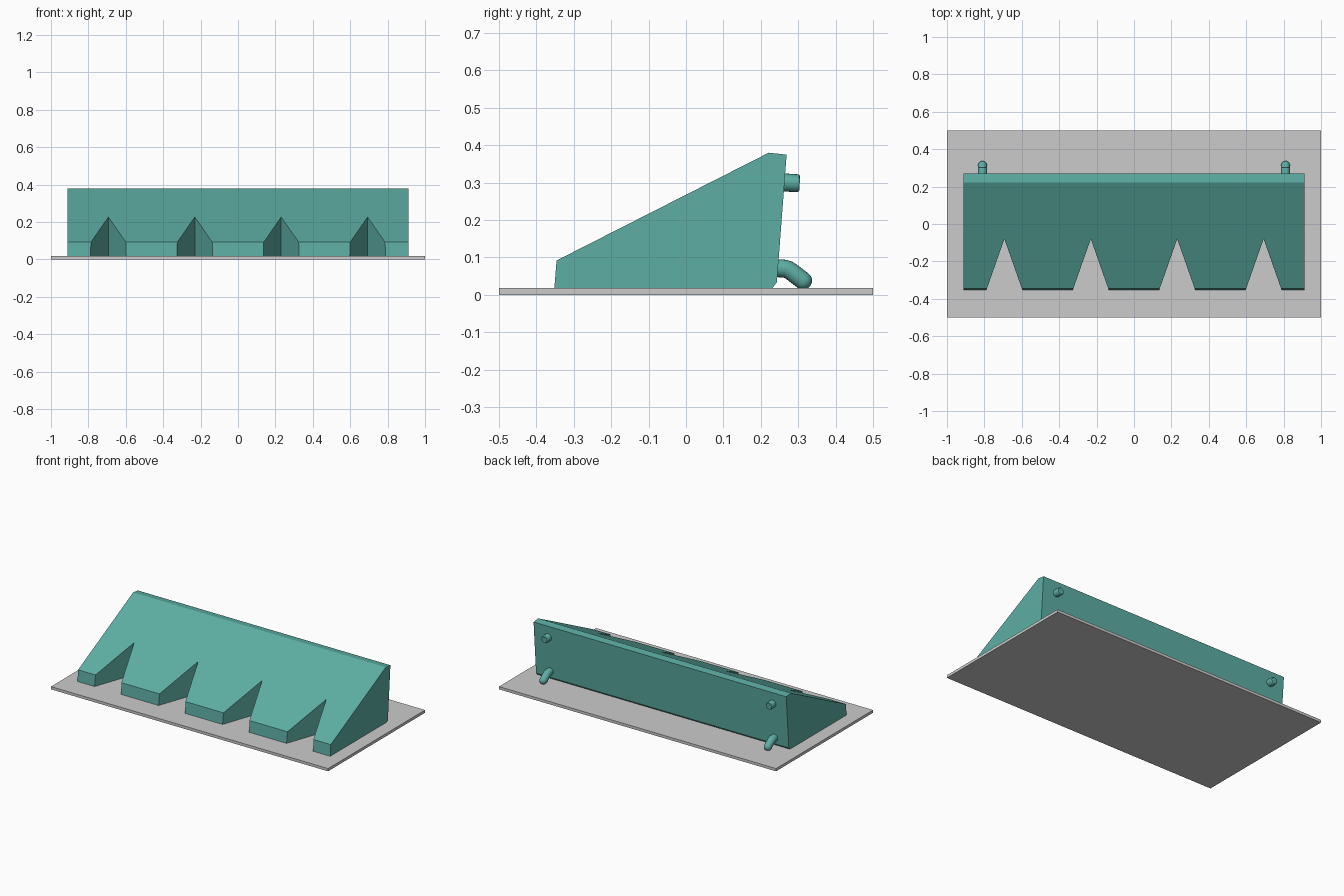
import bpy, bmesh, math
from mathutils import Vector

if "Cube" in bpy.data.objects:
    bpy.data.objects.remove(bpy.data.objects["Cube"])

teal = bpy.data.materials.new("teal")
teal.diffuse_color = (0.11, 0.42, 0.37, 1)
teal.use_nodes = True
teal.node_tree.nodes["Principled BSDF"].inputs["Base Color"].default_value = teal.diffuse_color


def finish(name, bm, mat=None):
    bmesh.ops.recalc_face_normals(bm, faces=bm.faces)
    me = bpy.data.meshes.new(name)
    bm.to_mesh(me)
    bm.free()
    ob = bpy.data.objects.new(name, me)
    bpy.context.collection.objects.link(ob)
    if mat:
        me.materials.append(mat)
    return ob


def prism(name, points, offset, mat=None):
    """Extrude a planar outline along an offset."""
    bm = bmesh.new()
    face = bm.faces.new([bm.verts.new(p) for p in points])
    ext = bmesh.ops.extrude_face_region(bm, geom=[face])
    verts = [v for v in ext["geom"] if isinstance(v, bmesh.types.BMVert)]
    bmesh.ops.translate(bm, verts=verts, vec=offset)
    return finish(name, bm, mat)


def tube(name, x, path, sides=20):
    """Round bar along (y, z, radius) stations."""
    bm = bmesh.new()
    rings = []
    for i, (y, z, r) in enumerate(path):
        a, b = path[max(i - 1, 0)], path[min(i + 1, len(path) - 1)]
        t = Vector((0, b[0] - a[0], b[1] - a[1])).normalized()
        n = Vector((0, -t.z, t.y))
        rings.append([bm.verts.new(Vector((x + r * math.cos(k), y, z)) + n * r * math.sin(k))
                      for k in (2 * math.pi * j / sides for j in range(sides))])
    for a, b in zip(rings, rings[1:]):
        for j in range(sides):
            k = (j + 1) % sides
            bm.faces.new((a[j], a[k], b[k], b[j]))
    bm.faces.new(rings[0])
    bm.faces.new(rings[-1])
    ob = finish(name, bm, teal)
    ob.data.shade_smooth()
    bpy.context.view_layer.objects.active = ob
    bpy.ops.object.select_all(action='DESELECT')
    ob.select_set(True)
    bpy.ops.object.shade_smooth_by_angle(angle=math.radians(35))


# Base plate
T = 0.018
prism("base_plate", [(-1, -.5, 0), (1, -.5, 0), (1, .5, 0), (-1, .5, 0)], (0, 0, T))

# Wedge body with a leaning back face
profile = [(-.352, T), (-.346, .092), (.221, .38), (.269, .375), (.243, .034), (.231, T)]
body = prism("wedge_body", [(-.912, y, z) for y, z in profile], (1.824, 0, 0), teal)

# Tapered notches along the front edge
slope = .095 / .27
for i in range(4):
    x = (i - 1.5) * .462
    w = slope * .42
    cutter = prism("notch_cutter", [(x - w, -.5, -.1), (x + w, -.5, -.1), (x, -.08, -.1)], (0, 0, .8))
    cutter.hide_render = True
    mod = body.modifiers.new("notch", 'BOOLEAN')
    mod.operation = 'DIFFERENCE'
    mod.solver = 'EXACT'
    mod.object = cutter
    bpy.context.view_layer.objects.active = body
    bpy.ops.object.modifier_apply(modifier=mod.name)
    bpy.data.objects.remove(cutter)

# Upper pegs and lower bent hooks on the back
R = .024
peg = [(.255, .301, R), (.296, .2985, R), (.301, .298, R - .001), (.304, .2978, R - .004)]
hook = [(.235, .072, R), (.264, .07, R), (.274, .067, R), (.283, .061, R)]
d = Vector((.78, -.625))
end = Vector((.313, .038))
for k in range(6):
    a = math.radians(k * 17)
    p = end + d * R * math.sin(a)
    hook.append((p.x, p.y, R * math.cos(a)))
for side, x in (("left", -.81), ("right", .81)):
    tube(side + "_upper_peg", x, peg)
    tube(side + "_lower_hook", x, hook)
